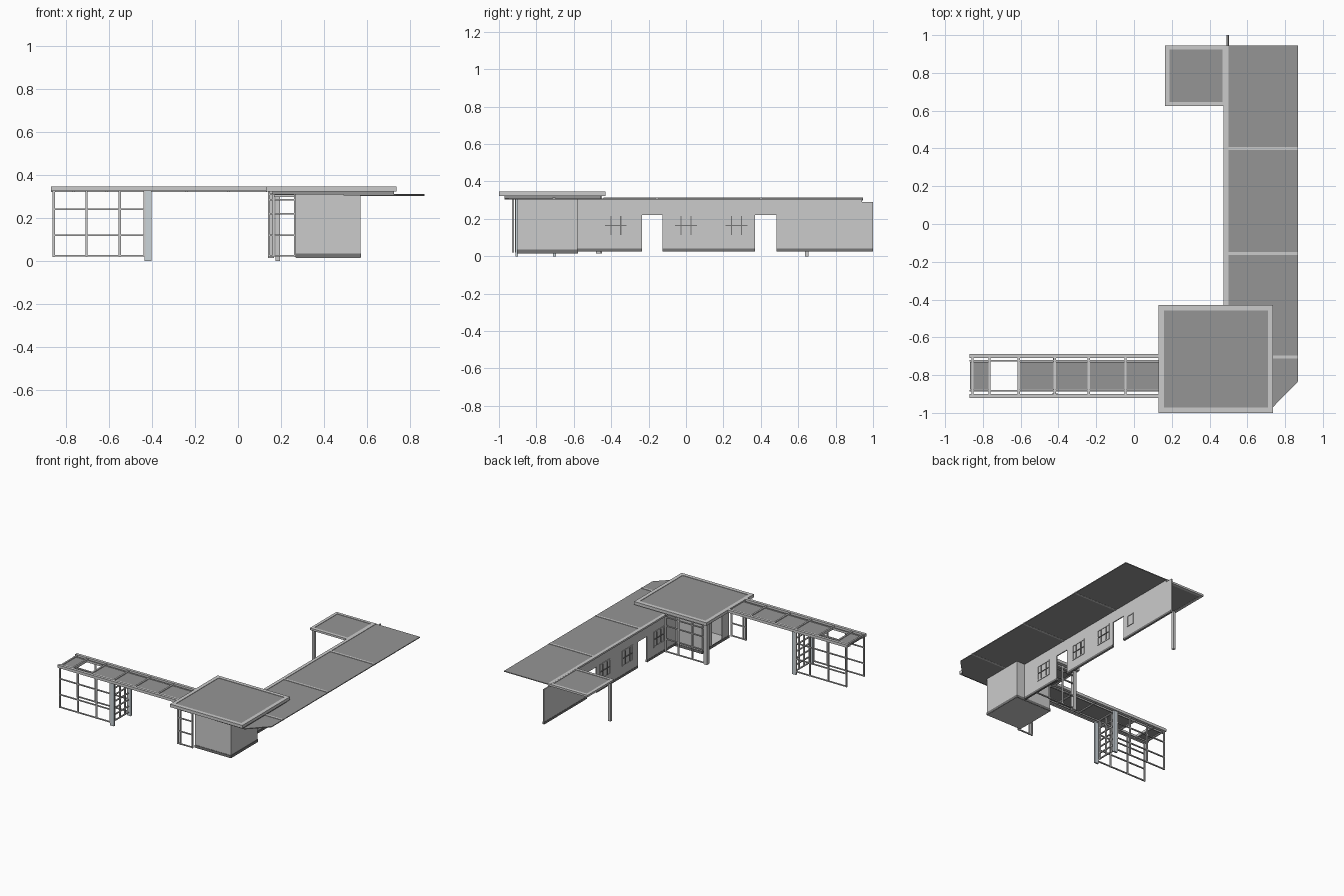
import bpy
import bmesh

cube = bpy.data.objects.get("Cube")
if cube:
    bpy.data.objects.remove(cube, do_unlink=True)


def material(name, rgb):
    m = bpy.data.materials.new(name)
    m.use_nodes = True
    m.diffuse_color = (*rgb, 1)
    m.node_tree.nodes["Principled BSDF"].inputs["Base Color"].default_value = (*rgb, 1)
    return m


light = material("light grey", (0.6, 0.6, 0.6))
roofing = material("roof grey", (0.3, 0.3, 0.3))
dark = material("dark grey", (0.18, 0.18, 0.18))
pale = material("pale blue grey", (0.6, 0.66, 0.7))


def finish(name, bm, mat):
    bmesh.ops.recalc_face_normals(bm, faces=bm.faces)
    mesh = bpy.data.meshes.new(name)
    bm.to_mesh(mesh)
    bm.free()
    mesh.materials.append(mat)
    ob = bpy.data.objects.new(name, mesh)
    bpy.context.collection.objects.link(ob)
    return ob


def boxes(name, mat, spans):
    """One mesh made of boxes, each given as x, y and z spans."""
    bm = bmesh.new()
    for span in spans:
        verts = bmesh.ops.create_cube(bm, size=1)["verts"]
        for v in verts:
            for i, (a, b) in enumerate(span):
                v.co[i] = a if v.co[i] < 0 else b
    return finish(name, bm, mat)


def around(c, w):
    return (c - w / 2, c + w / 2)


def ring(xs, ys, zs, b):
    """Four border boxes around a rectangle."""
    (x0, x1), (y0, y1) = xs, ys
    return [(xs, (y0, y0 + b), zs), (xs, (y1 - b, y1), zs),
            ((x0, x0 + b), (y0 + b, y1 - b), zs), ((x1 - b, x1), (y0 + b, y1 - b), zs)]


def framed_roof(name, xs, ys, zs, b):
    boxes(name + "_trim", light, ring(xs, ys, zs, b))
    boxes(name + "_panel", roofing, [((xs[0] + b, xs[1] - b), (ys[0] + b, ys[1] - b),
                                      (zs[0] + 0.002, zs[1] - 0.003))])


def grid_x(y, uprights, bars, top, bottom=0.02, w=0.01):
    """Window frame standing across x."""
    span = (uprights[0] - w / 2, uprights[-1] + w / 2)
    return [(around(x, w), around(y, w), (bottom, top)) for x in uprights] + \
           [(span, around(y, w), around(z, 0.007)) for z in bars]


def grid_y(x, uprights, bars, top, bottom=0.02, w=0.01):
    """Window frame standing across y."""
    return [tuple((s[1], s[0], s[2])) for s in grid_x(x, uprights, bars, top, bottom, w)]


# Long wing wall with two doorways
WALL = (0.492, 0.5)
FULL = (0.025, 0.308)
solid = [(-0.58, -0.235), (-0.125, 0.37), (0.485, 0.94)]
doors = [(-0.235, -0.125), (0.37, 0.485)]
boxes("wing_wall", light,
      [(WALL, s, FULL) for s in solid] + [(WALL, d, (0.22, 0.308)) for d in doors]
      + [(WALL, (0.94, 1.0), (0.025, 0.29))])
boxes("wing_skirting", dark, [((0.49, 0.504), s, (0.025, 0.042))
                              for s in solid[:2] + [(0.485, 1.0)]])

# Wing windows: border and glazing bars on both faces of the wall
borders, bars = [], []
for c in (-0.375, 0.0, 0.27):
    for s in (-1, 1):
        borders.append(((0.488, 0.504), around(c + s * 0.06, 0.008), (0.11, 0.22)))
        bars.append(((0.487, 0.505), around(c + s * 0.026, 0.006), (0.115, 0.215)))
    for z in (0.11, 0.22):
        borders.append(((0.488, 0.504), around(c, 0.128), around(z, 0.008)))
    bars.append(((0.487, 0.505), around(c, 0.115), around(0.165, 0.006)))
boxes("window_borders", light, borders)
boxes("window_bars", dark, bars)
boxes("small_window", light,
      [((0.489, 0.504), y, (0.115, 0.2)) for y in ((0.525, 0.531), (0.584, 0.59))]
      + [((0.489, 0.504), (0.525, 0.59), z) for z in ((0.115, 0.121), (0.194, 0.2))])

# Thin wing roof with one clipped corner
bm = bmesh.new()
outline = [(0.49, 0.945), (0.867, 0.945), (0.867, -0.835), (0.735, -0.97), (0.49, -0.97)]
face = bm.faces.new([bm.verts.new((x, y, 0.304)) for x, y in outline])
extruded = bmesh.ops.extrude_face_region(bm, geom=[face])["geom"]
bmesh.ops.translate(bm, vec=(0, 0, 0.006),
                    verts=[g for g in extruded if isinstance(g, bmesh.types.BMVert)])
finish("wing_roof", bm, roofing)
boxes("wing_roof_seams", light,
      [((0.5, 0.867), around(y, 0.016), (0.303, 0.313)) for y in (0.4, -0.155, -0.705)]
      + [((0.475, 0.5), (-0.44, 0.945), (0.3, 0.313))])

# Rear canopy on a single corner post
framed_roof("canopy", (0.165, 0.49), (0.625, 0.945), (0.297, 0.312), 0.022)
boxes("canopy_post", light, [(around(0.185, 0.02), around(0.645, 0.02), (0.0, 0.3))])

# Corner room with a doorway on its open side
X, Y, Z = (0.27, 0.57), (-0.9, -0.58), (0.015, 0.315)
T = 0.008
boxes("room_walls", light, [
    (X, (Y[0], Y[0] + T), Z), (X, (Y[1] - T, Y[1]), Z),
    ((X[1] - T, X[1]), Y, Z),
    ((X[0], X[0] + T), (Y[0], -0.82), Z), ((X[0], X[0] + T), (-0.7, Y[1]), Z),
    ((X[0], X[0] + T), (-0.82, -0.7), (0.24, 0.315)),
    (X, Y, (0.015, 0.022))])
boxes("room_skirting", dark,
      ring((X[0] - 0.002, X[1] + 0.003), (Y[0] - 0.003, Y[1] + 0.003), (0.016, 0.036), 0.006))

# Broad flat roof over the corner room
framed_roof("main_roof", (0.13, 0.737), (-1.0, -0.43), (0.323, 0.346), 0.028)
boxes("main_roof_soffit", roofing, [((0.16, 0.725), (-0.97, -0.455), (0.31, 0.326))])

# Glazed frames around the porch
levels = (0.025, 0.12, 0.22, 0.285, 0.31)
boxes("porch_front_frame", light, grid_x(-0.925, (0.145, 0.165, 0.265), levels, 0.325))
boxes("porch_back_frame", light,
      grid_x(-0.455, (0.15, 0.265, 0.38, 0.485), levels, 0.325))
boxes("porch_post", light, [((0.14, 0.168), (-0.48, -0.45), (0.015, 0.325))])

# Covered walk: rails, cross beams and roof panels
RAIL = (0.325, 0.346)
boxes("walk_rails", light,
      [((-0.87, 0.135), y, RAIL) for y in ((-0.922, -0.9), (-0.71, -0.688))]
      + [((-0.87, 0.135), around(y, 0.008), (0.322, 0.338)) for y in (-0.882, -0.725)])
beams = (-0.855, -0.765, -0.61, -0.42, -0.24, -0.045)
boxes("walk_beams", light, [(around(x, 0.012), (-0.91, -0.7), (0.322, 0.342)) for x in beams])
boxes("walk_panels", roofing,
      [(x, (-0.875, -0.73), (0.329, 0.336)) for x in ((-0.868, -0.77), (-0.605, 0.135))])

# Glazed sides at the far end of the walk
uprights = (-0.857, -0.705, -0.55, -0.435)
for name, y in (("walk_front_frame", -0.91), ("walk_back_frame", -0.7)):
    boxes(name, light, grid_x(y, uprights, (0.025, 0.12, 0.24), 0.325))

# Gate across the walk and its posts
boxes("walk_gate", light,
      grid_y(-0.425, (-0.875, -0.81, -0.75, -0.705),
             (0.025, 0.07, 0.12, 0.17, 0.22, 0.27), 0.325))
boxes("gate_posts", pale,
      [((-0.435, -0.403), around(y, 0.014), (0.0, 0.325)) for y in (-0.905, -0.703)])
